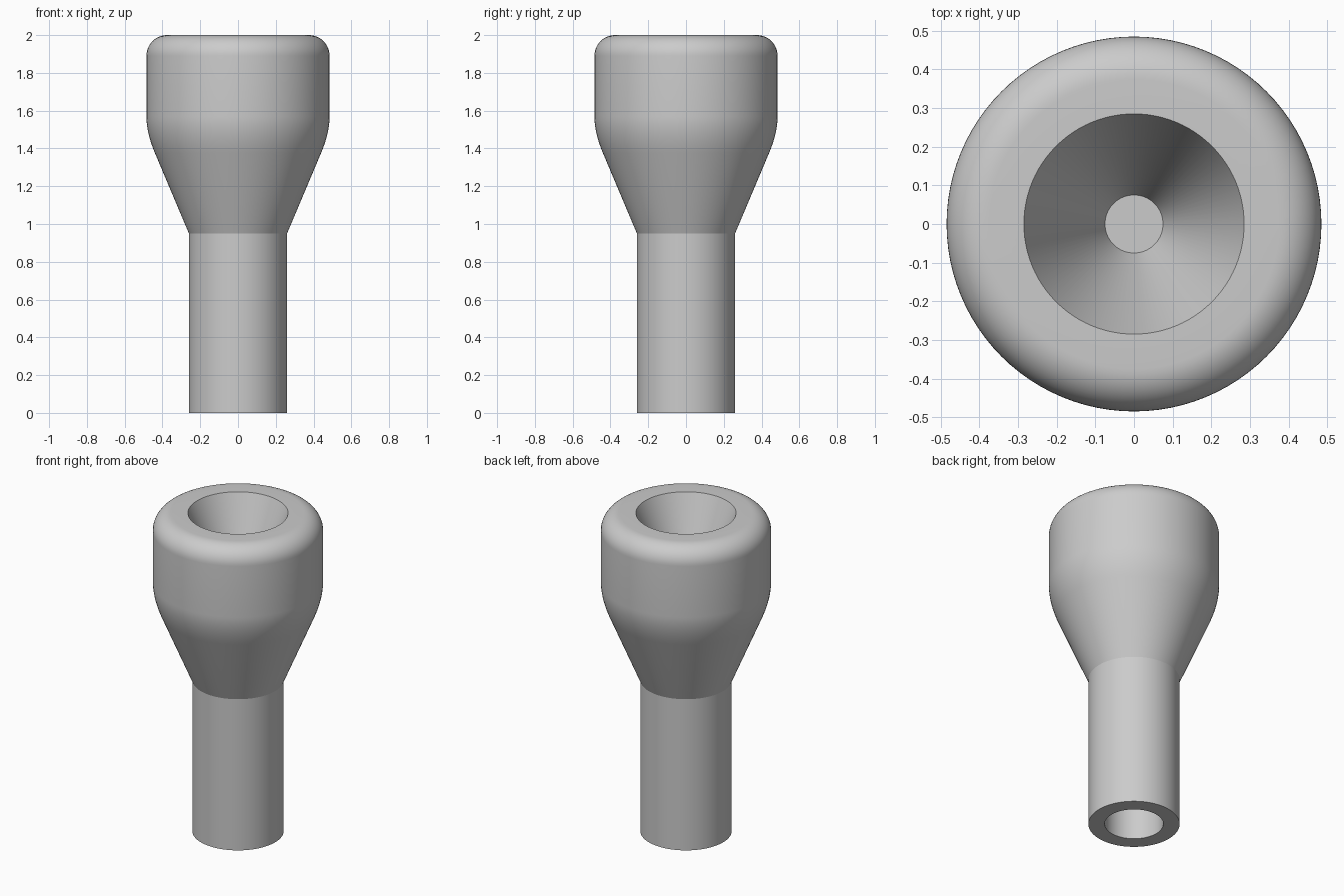
import bpy
import bmesh
import math
from mathutils import Vector

SEGMENTS = 96

cube = bpy.data.objects.get("Cube")
if cube:
    bpy.data.objects.remove(cube, do_unlink=True)


def make_material(name, color):
    mat = bpy.data.materials.new(name)
    mat.use_nodes = True
    mat.diffuse_color = color
    mat.node_tree.nodes["Principled BSDF"].inputs["Base Color"].default_value = color
    return mat


def blend(start, corner, end, steps):
    """Quadratic curve rounding a corner of the profile."""
    a, b, c = Vector(start), Vector(corner), Vector(end)
    return [a.lerp(b, i / steps).lerp(b.lerp(c, i / steps), i / steps)
            for i in range(steps + 1)]


def fillet(center, radius, steps):
    """Quarter circle from the side wall up to the flat top."""
    turn = math.pi / 2
    return [(center[0] + radius * math.cos(turn * i / steps),
             center[1] + radius * math.sin(turn * i / steps))
            for i in range(steps + 1)]


def lathe(name, profile, mat):
    bm = bmesh.new()
    verts = [bm.verts.new((r, 0, z)) for r, z in profile]
    edges = [bm.edges.new(pair) for pair in zip(verts, verts[1:])]
    bmesh.ops.spin(bm, geom=verts + edges, cent=(0, 0, 0), axis=(0, 0, 1),
                   angle=math.tau, steps=SEGMENTS)
    bmesh.ops.remove_doubles(bm, verts=bm.verts[:], dist=0.0001)
    bmesh.ops.recalc_face_normals(bm, faces=bm.faces[:])
    mesh = bpy.data.meshes.new(name)
    bm.to_mesh(mesh)
    bm.free()
    mesh.materials.append(mat)
    obj = bpy.data.objects.new(name, mesh)
    bpy.context.collection.objects.link(obj)
    bpy.ops.object.select_all(action="DESELECT")
    obj.select_set(True)
    bpy.context.view_layer.objects.active = obj
    bpy.ops.object.shade_smooth_by_angle(angle=math.radians(20))
    return obj


grey = make_material("plain grey", (0.6, 0.6, 0.6, 1))

# Blind bore in the stem, then the straight outer stem
profile = [(0, 0.95), (0.167, 0.95), (0.167, 0), (0.26, 0), (0.26, 0.95)]
# Flared neck easing into the straight head
profile += blend((0.44, 1.376), (0.485, 1.483), (0.485, 1.57), 10)
# Rounded rim
profile += fillet((0.375, 1.89), 0.11, 12)
# Conical cup with a small flat floor
profile += [(0.285, 2), (0.075, 1.5), (0, 1.5)]

lathe("flared_nozzle", profile, grey)
